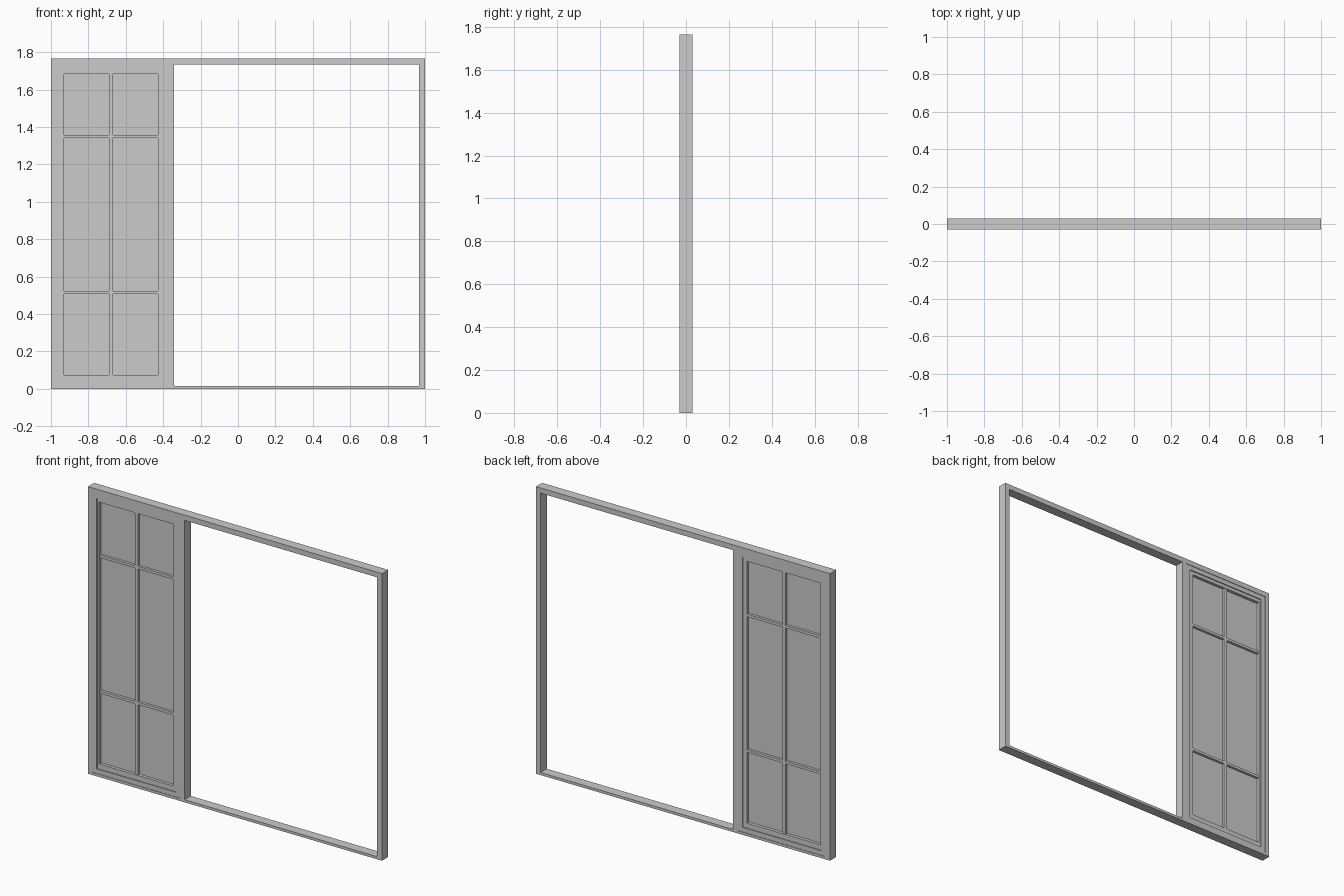
import bpy, bmesh

if "Cube" in bpy.data.objects:
    bpy.data.objects.remove(bpy.data.objects["Cube"])

D = 0.03           # half depth of the outer frame


def finish(name, bm):
    bmesh.ops.recalc_face_normals(bm, faces=bm.faces)
    me = bpy.data.meshes.new(name)
    bm.to_mesh(me)
    bm.free()
    ob = bpy.data.objects.new(name, me)
    bpy.context.collection.objects.link(ob)
    return ob


def box(name, x0, x1, y0, y1, z0, z1):
    bm = bmesh.new()
    bmesh.ops.create_cube(bm, size=1)
    for v in bm.verts:
        v.co = (x1 if v.co.x > 0 else x0, y1 if v.co.y > 0 else y0, z1 if v.co.z > 0 else z0)
    return finish(name, bm)


def ring(name, rect, profile):
    """Mitred frame: profile of (inset, y) swept round the rectangle."""
    x0, x1, z0, z1 = rect
    bm = bmesh.new()
    loops = [[bm.verts.new(c) for c in ((x0 + i, y, z0 + i), (x1 - i, y, z0 + i),
                                        (x1 - i, y, z1 - i), (x0 + i, y, z1 - i))]
             for i, y in profile]
    for a, b in zip(loops, loops[1:] + loops[:1]):
        for k in range(4):
            n = (k + 1) % 4
            bm.faces.new((a[k], a[n], b[n], b[k]))
    return finish(name, bm)


# Outer frame: jambs, mullion, head and sill
box("left_jamb", -1, -0.97, -D, D, 0, 1.765)
box("right_jamb", 0.968, 1, -D, D, 0, 1.765)
box("mullion", -0.374, -0.342, -D, D, 0.016, 1.733)
box("head", -0.97, 0.968, -D, D, 1.733, 1.765)
box("sill", -0.97, 0.968, -D, D, 0, 0.016)

# Door leaf: raised rim, shallow step, then the glazing opening
R, S = 0.027, 0.021
ring("leaf_rim", (-0.97, -0.374, 0.016, 1.733),
     [(0, -R), (0.028, -R), (0.028, R), (0, R)])
box("leaf_left_stile", -0.942, -0.93, -S, S, 0.044, 1.705)
box("leaf_right_stile", -0.428, -0.402, -S, S, 0.044, 1.705)
box("leaf_bottom_rail", -0.93, -0.428, -S, S, 0.044, 0.075)
box("leaf_top_rail", -0.93, -0.428, -S, S, 1.684, 1.705)

# Glazing bars and pane
box("vertical_bar", -0.689, -0.669, -0.018, 0.018, 0.075, 1.684)
for z in (0.516, 1.35):
    for x0, x1 in ((-0.93, -0.689), (-0.669, -0.428)):
        box("horizontal_bar", x0, x1, -0.018, 0.018, z - 0.008, z + 0.008)
box("glass_pane", -0.93, -0.428, -0.002, 0.002, 0.075, 1.684)
